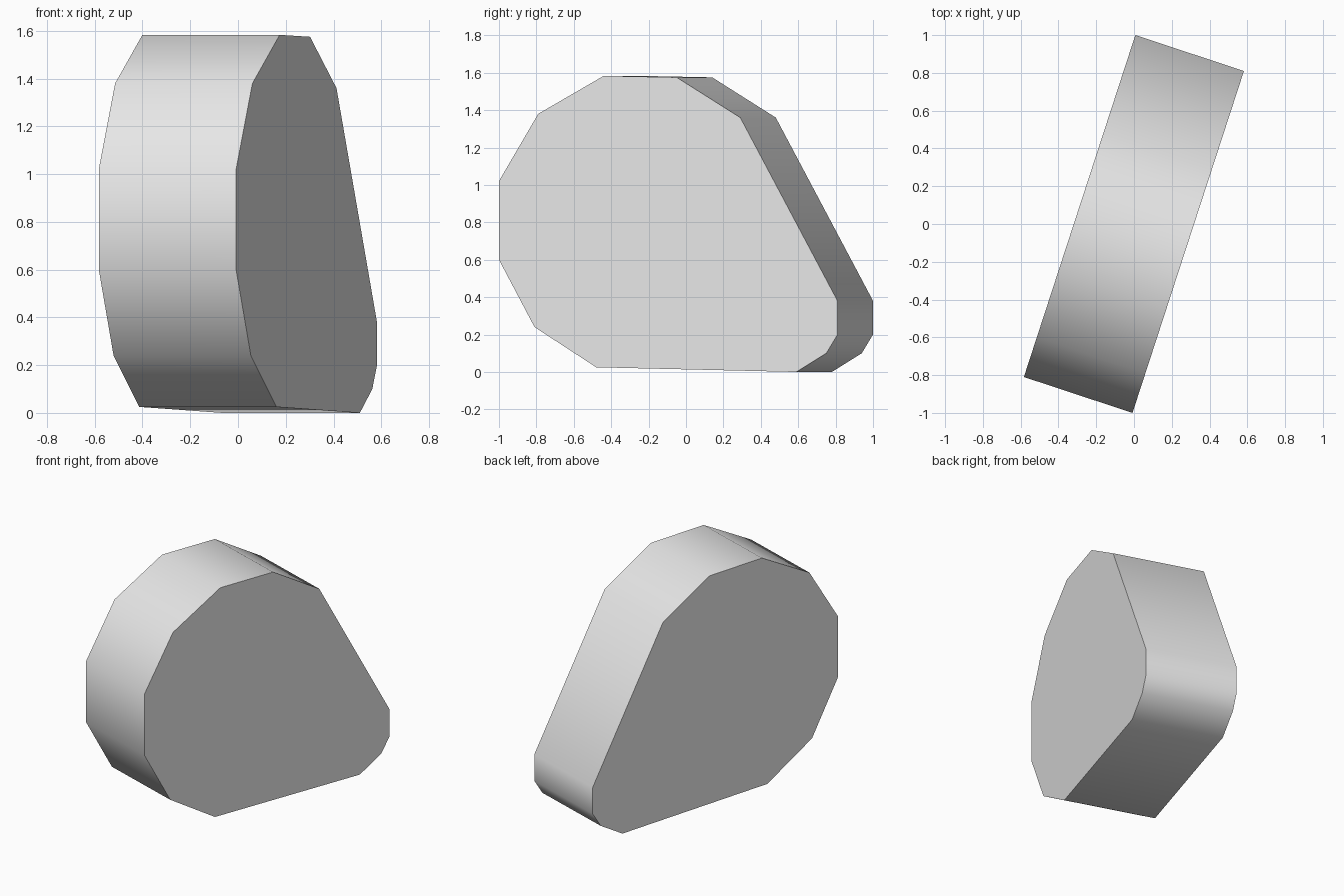
import bpy
import bmesh
import math
from mathutils import Vector

cube = bpy.data.objects.get("Cube")
if cube:
    bpy.data.objects.remove(cube, do_unlink=True)

# Plain grey finish
grey = bpy.data.materials.new("light_grey")
grey.use_nodes = True
colour = (0.8, 0.8, 0.8, 1.0)
grey.diffuse_color = colour
grey.node_tree.nodes["Principled BSDF"].inputs["Base Color"].default_value = colour

# Side outline as (y, z), running round the slab
outline = [
    (-1.0, 1.02), (-1.0, 0.60), (-0.81, 0.24), (-0.48, 0.025),
    (0.59, 0.0), (0.75, 0.10), (0.81, 0.20), (0.81, 0.38),
    (0.29, 1.36), (-0.05, 1.575), (-0.44, 1.583), (-0.79, 1.38),
]
slope = 0.59 / 1.81                     # turn of the slab about z
thickness = Vector((-0.575, 0.19, 0))

# Slab: turned outline extruded across its thickness
bm = bmesh.new()
verts = [bm.verts.new((-0.008 + (y + 1) * slope, y, z)) for y, z in outline]
face = bm.faces.new(verts)
result = bmesh.ops.extrude_face_region(bm, geom=[face], use_keep_orig=True)
moved = [v for v in result["geom"] if isinstance(v, bmesh.types.BMVert)]
bmesh.ops.translate(bm, verts=moved, vec=thickness)
bmesh.ops.recalc_face_normals(bm, faces=bm.faces)

mesh = bpy.data.meshes.new("rounded_slab")
bm.to_mesh(mesh)
bm.free()
mesh.materials.append(grey)
slab = bpy.data.objects.new("rounded_slab", mesh)
bpy.context.collection.objects.link(slab)

# Soft rim, sharp side faces
bpy.ops.object.select_all(action="DESELECT")
slab.select_set(True)
bpy.context.view_layer.objects.active = slab
bpy.ops.object.shade_smooth_by_angle(angle=math.radians(33))
